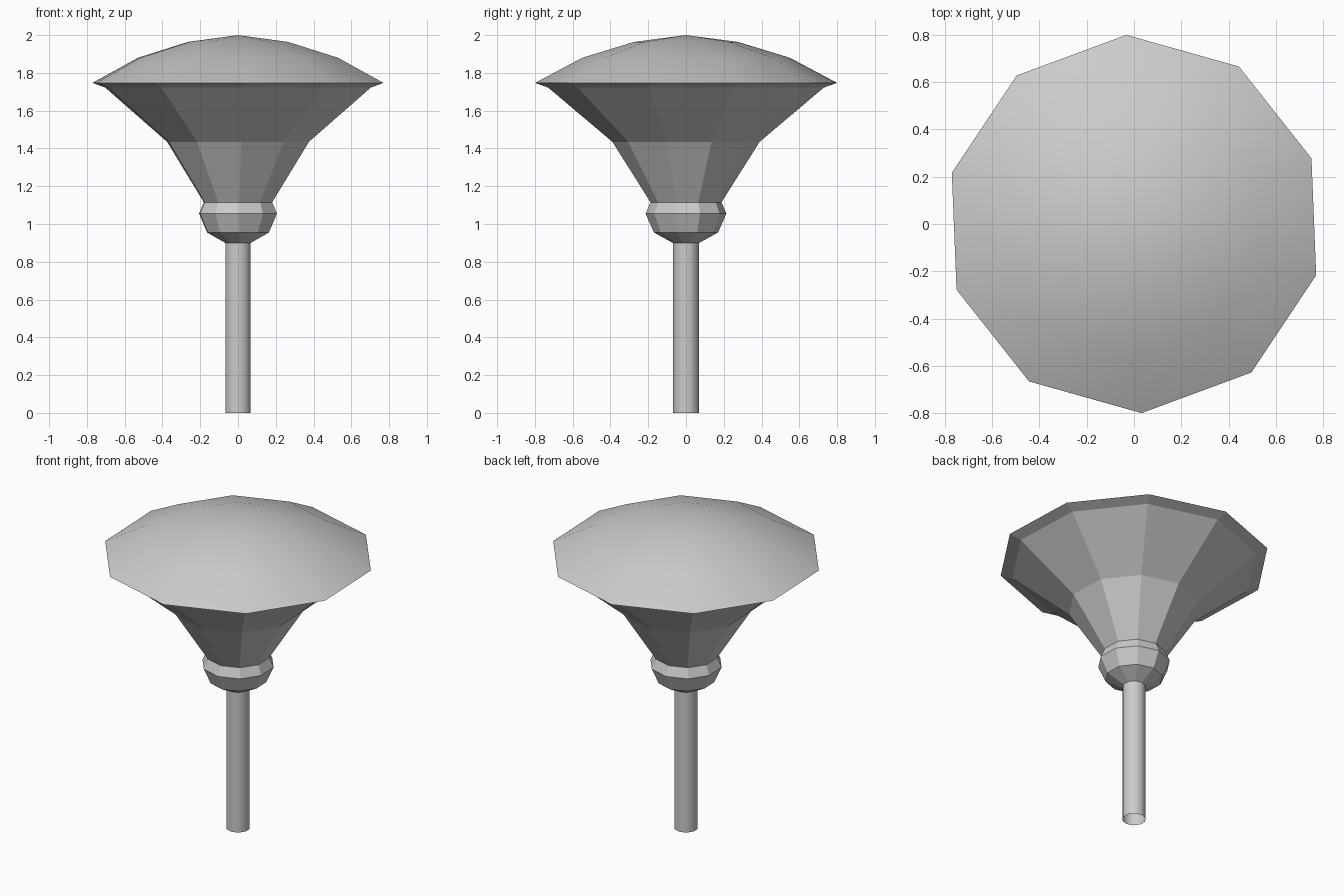
import bpy
import bmesh
from math import cos, sin, radians

SIDES = 10
TURN = radians(20.3)

if "Cube" in bpy.data.objects:
    bpy.data.objects.remove(bpy.data.objects["Cube"], do_unlink=True)

# Single pale grey finish
grey = bpy.data.materials.new("pale grey")
grey.use_nodes = True
colour = (0.6, 0.6, 0.6, 1)
grey.diffuse_color = colour
grey.node_tree.nodes["Principled BSDF"].inputs["Base Color"].default_value = colour


def lathe(name, profile, smooth):
    """Turn (radius, height) points, listed bottom to top, into a ten-sided solid."""
    bm = bmesh.new()
    rings = []
    for r, z in profile:
        if r == 0:
            rings.append([bm.verts.new((0, 0, z))] * SIDES)
            continue
        angles = [TURN + radians(360 * i / SIDES) for i in range(SIDES)]
        rings.append([bm.verts.new((r * cos(a), r * sin(a), z)) for a in angles])
    for low, high in zip(rings, rings[1:]):
        for i in range(SIDES):
            j = (i + 1) % SIDES
            corners = [low[i], low[j], high[j], high[i]]
            face = bm.faces.new(list(dict.fromkeys(corners)))
            face.smooth = smooth
    mesh = bpy.data.meshes.new(name)
    bm.to_mesh(mesh)
    bm.free()
    mesh.materials.append(grey)
    obj = bpy.data.objects.new(name, mesh)
    bpy.context.collection.objects.link(obj)
    return obj


# Round open tube standing on the ground
lathe("pole", [(0.07, 0), (0.07, 0.9)], True)

# Faceted collar on top of the pole
lathe("collar", [(0.07, 0.9), (0.17, 0.955), (0.214, 1.055), (0.188, 1.115)], False)

# Flared body with a narrow lip under the rim
lathe("flared_body", [(0.188, 1.115), (0.39, 1.435), (0.73, 1.722), (0.8, 1.747)], False)

# Shallow smooth dome
lathe("dome_cap", [(0.8, 1.747), (0.55, 1.88), (0.275, 1.964), (0, 2)], True)
